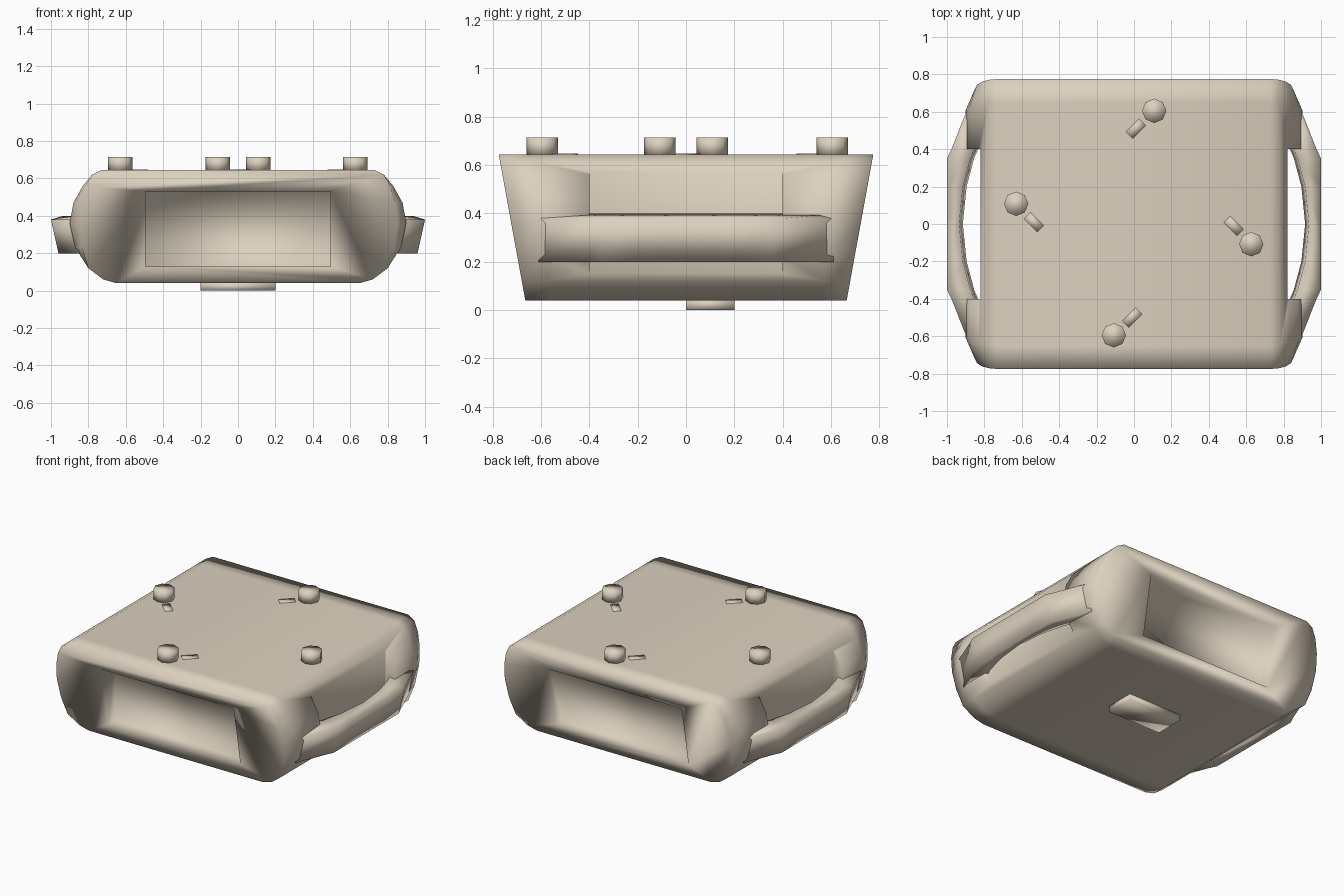
import bpy, bmesh, math
from mathutils import Matrix

if "Cube" in bpy.data.objects:
    bpy.data.objects.remove(bpy.data.objects["Cube"])

tan = bpy.data.materials.new("tan")
tan.diffuse_color = (0.72, 0.64, 0.52, 1)
tan.use_nodes = True
tan.node_tree.nodes["Principled BSDF"].inputs["Base Color"].default_value = tan.diffuse_color


def activate(ob):
    bpy.ops.object.select_all(action='DESELECT')
    ob.select_set(True)
    bpy.context.view_layer.objects.active = ob


def finish(bm, name, smooth=True):
    bmesh.ops.recalc_face_normals(bm, faces=bm.faces)
    me = bpy.data.meshes.new(name)
    bm.to_mesh(me)
    bm.free()
    me.materials.append(tan)
    ob = bpy.data.objects.new(name, me)
    bpy.context.collection.objects.link(ob)
    activate(ob)
    if smooth:
        bpy.ops.object.shade_smooth()
    return ob


def loft(rings, name):
    bm = bmesh.new()
    vs = [[bm.verts.new(p) for p in r] for r in rings]
    n = len(vs[0])
    for a, b in zip(vs, vs[1:]):
        for i in range(n):
            j = (i + 1) % n
            bm.faces.new((a[i], a[j], b[j], b[i]))
    bm.faces.new(vs[0])
    bm.faces.new(vs[-1])
    return finish(bm, name)


def box(name, lo, hi):
    bm = bmesh.new()
    bmesh.ops.create_cube(bm, size=1)
    for v in bm.verts:
        v.co = [(l + h) / 2 + c * (h - l) for l, h, c in zip(lo, hi, v.co)]
    return finish(bm, name)


# Body: rounded front profile, flared towards the top, sides drawn in at the ends
half = [(0.65, 0.04), (0.72, 0.06), (0.80, 0.12), (0.87, 0.23), (0.90, 0.36),
        (0.88, 0.47), (0.83, 0.56), (0.78, 0.62), (0.73, 0.645)]
profile = half + [(-x, z) for x, z in reversed(half)]
rings = []
for t, shrink in ((-1, 0.5), (-0.84, 1), (0.84, 1), (1, 0.5)):
    ring = []
    for x, z in profile:
        ax = abs(x)
        if ax > 0.8:
            ax = 0.8 + shrink * (ax - 0.8)
        ring.append((math.copysign(ax, x), t * (0.665 + (z - 0.04) * 0.182), z))
    rings.append(ring)
body = loft(rings, "body")

# Recesses: front and back windows, and hand pockets on both sides
cutters = []
for s in (-1, 1):
    y = sorted((s * 0.61, s * 1.0))
    x = sorted((s * 0.82, s * 1.2))
    cutters.append(box("window_cutter", (-0.495, y[0], 0.13), (0.495, y[1], 0.53)))
    cutters.append(box("pocket_cutter", (x[0], -0.4, -0.2), (x[1], 0.4, 0.9)))
activate(body)
for c in cutters:
    m = body.modifiers.new("cut", 'BOOLEAN')
    m.operation = 'DIFFERENCE'
    m.solver = 'EXACT'
    m.object = c
    bpy.ops.object.modifier_apply(modifier=m.name)
for c in cutters:
    bpy.data.objects.remove(c)
activate(body)
bpy.ops.object.shade_smooth()

# Side handles: bowed bars (y, inner x, outer x)
arm = [(0.61, 0.86, 0.893), (0.41, 0.85, 0.972), (0.35, 0.875, 1.0), (0.2, 0.915, 1.0)]
stations = [(-y, a, b) for y, a, b in arm] + [(0, 0.935, 1.0)] + arm[::-1]
for s, side in ((1, "right"), (-1, "left")):
    loft([[(s * o, y, 0.38), (s * i, y, 0.40), (s * (i - 0.02), y, 0.21), (s * (o - 0.04), y, 0.20)]
          for y, i, o in stations], side + "_handle")

# Top pegs in a pinwheel, each with a small flush tab pointing to the middle
for k, dist in enumerate((0.627, 0.605, 0.63, 0.595)):
    turn = Matrix.Rotation(k * math.pi / 2, 4, 'Z')
    bm = bmesh.new()
    bmesh.ops.create_cone(bm, cap_ends=True, segments=8, radius1=0.065, radius2=0.065,
                          depth=0.075, matrix=Matrix.Translation((dist, -0.108, 0.6775)))
    bm.transform(turn)
    finish(bm, f"peg_{k + 1}")
    bm = bmesh.new()
    bmesh.ops.create_cube(bm, size=1, matrix=Matrix.Translation((dist - 0.095, -0.01, 0.643))
                          @ Matrix.Rotation(math.radians(-45), 4, 'Z')
                          @ Matrix.Diagonal((0.1, 0.05, 0.01, 1)))
    bm.transform(turn)
    finish(bm, f"tab_{k + 1}")

# Small foot under the body
box("foot", (-0.2, 0.0, 0.0), (0.2, 0.2, 0.045))
